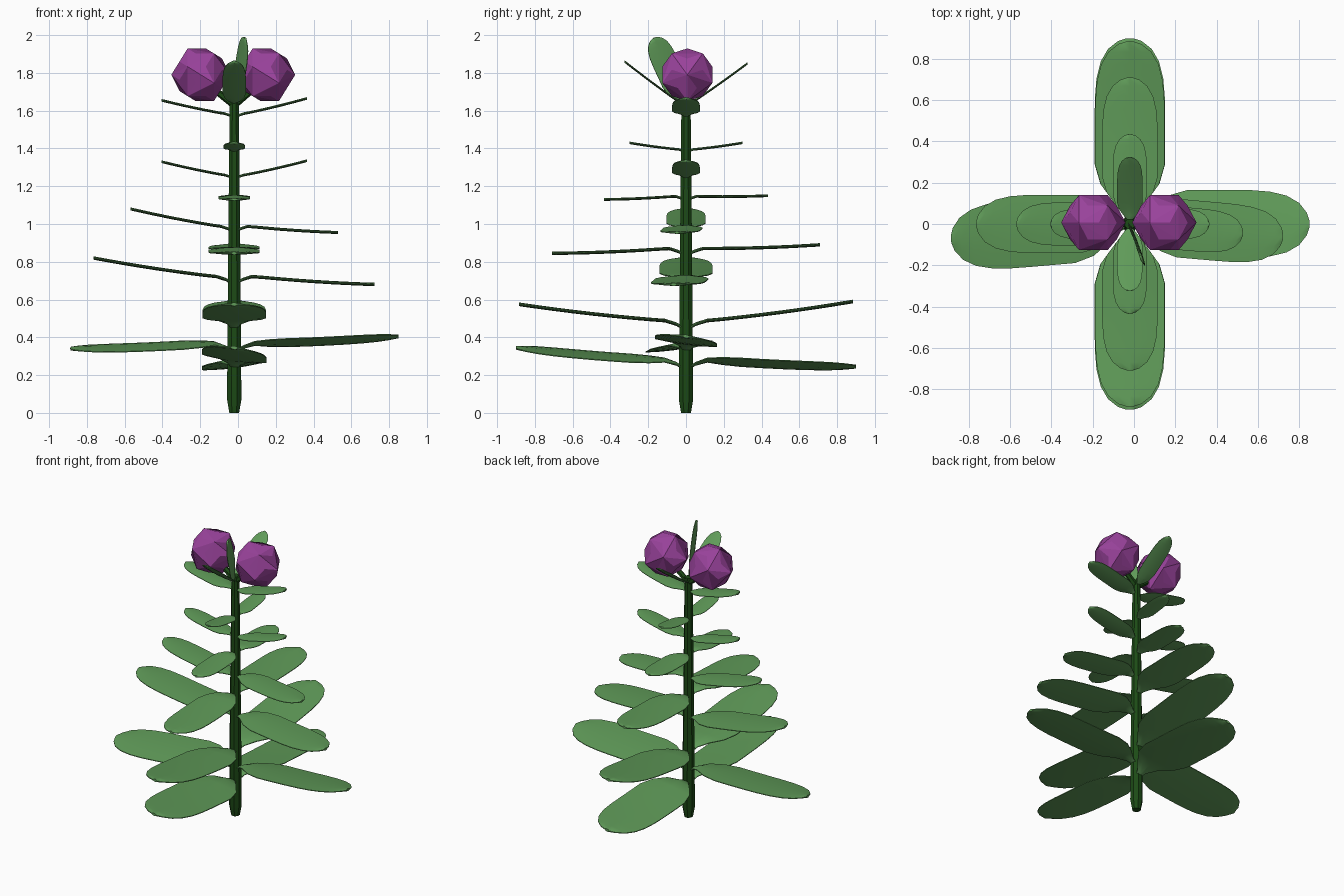
import bpy, bmesh, math
from mathutils import Matrix, Vector

if "Cube" in bpy.data.objects:
    bpy.data.objects.remove(bpy.data.objects["Cube"])


def material(name, rgb):
    m = bpy.data.materials.new(name)
    m.diffuse_color = (*rgb, 1)
    m.use_nodes = True
    m.node_tree.nodes["Principled BSDF"].inputs["Base Color"].default_value = m.diffuse_color
    return m


LEAF = material("leaf_green", (0.117, 0.33, 0.10))
STEM = material("stem_green", (0.012, 0.07, 0.008))
BLOOM = material("bloom_purple", (0.32, 0.055, 0.33))
CX = -0.02  # stem axis


def finish(name, bm, mat, smooth=False):
    bmesh.ops.recalc_face_normals(bm, faces=bm.faces)
    me = bpy.data.meshes.new(name)
    bm.to_mesh(me)
    bm.free()
    me.materials.append(mat)
    ob = bpy.data.objects.new(name, me)
    bpy.context.collection.objects.link(ob)
    if smooth:
        bpy.ops.object.select_all(action='DESELECT')
        ob.select_set(True)
        bpy.context.view_layer.objects.active = ob
        bpy.ops.object.shade_smooth_by_angle(angle=math.radians(40))
    return ob


def loft(bm, loops):
    # skin closed loops of vertices and cap both ends
    n = len(loops[0])
    for a, b in zip(loops, loops[1:]):
        for i in range(n):
            j = (i + 1) % n
            bm.faces.new((a[i], a[j], b[j], b[i]))
    bm.faces.new(loops[0])
    bm.faces.new(loops[-1][::-1])


def tube(name, rings, sides=8):
    bm = bmesh.new()
    q = (Vector(rings[-1][0]) - Vector(rings[0][0])).to_track_quat('Z', 'Y')
    loops = []
    for c, r in rings:
        angles = [math.tau * (i + .5) / sides for i in range(sides)]
        loops.append([bm.verts.new(Vector(c) + q @ Vector((r * math.cos(a), r * math.sin(a), 0)))
                      for a in angles])
    loft(bm, loops)
    return finish(name, bm, STEM, True)


def leaf(name, matrix, reach, z0, knee, rise, roll=0.0):
    # narrow foot, broad blade, round tip; rises to a knee, then runs out to the tip
    bm = bmesh.new()
    width = .19 * reach
    thick = 0.005 + 0.028 * width
    loops = []
    steps = 13
    for i in range(steps + 1):
        t = .5 - .5 * math.cos(math.pi * i / steps)
        foot = math.sin(min(t / .32, 1) * math.pi / 2) ** 1.3
        end = math.sqrt(1 - max(0, 2 * t - 1) ** 4)
        w = width * max(.1, foot * end)
        s = max(0, (t - .14) / .86)
        z = z0 + knee * math.sin(min(t / .14, 1) * math.pi / 2)
        z += (rise - knee) * s - .16 * width * s * (1 - s)
        top, under = [], []
        for k in (-1, -.55, 0, .55, 1):
            h = thick * (1 - .75 * k * k)
            mid = z + roll * k * w
            top.append(bm.verts.new(matrix @ Vector((t * reach, k * w, mid + h))))
            under.append(bm.verts.new(matrix @ Vector((t * reach, k * w, mid - h))))
        loops.append(top + under[::-1])
    loft(bm, loops)
    return finish(name, bm, LEAF, True)


# Main stem and the two short flower stalks
tube("stem", [((CX, 0, 0), .028), ((CX, 0, .07), .041), ((CX, 0, .5), .038),
              ((CX, 0, 1.1), .032), ((CX, 0, 1.67), .026)])
for side, x in (("left", -.15), ("right", .10)):
    tube(side + "_stalk", [((CX, 0, 1.63), .02), ((x, .005, 1.73), .016)], 6)

# Leaf pairs, alternating along y and x: reach, base height, tip rise on + and - side
PAIRS = [(.90, .23, .015, .115), (.87, .32, .085, .02), (.885, .44, .15, .135),
         (.745, .68, 0, .14), (.71, .83, .06, .015), (.55, .955, 0, .125),
         (.435, 1.12, .03, .01), (.385, 1.235, .10, .095), (.30, 1.375, .055, .055),
         (.385, 1.56, .105, .095), (.325, 1.63, .22, .23)]
for level, (reach, z0, *rises) in enumerate(PAIRS):
    along_x = level % 2
    for side, rise in enumerate(rises):
        angle = (0 if along_x else 90) + 180 * side
        if along_x and rise < .05:  # flat side leaves swing slightly to the front
            angle += 5 if side else -5
        roll = -.13 if level < 2 else 0
        m = Matrix.Translation((CX, 0, 0)) @ Matrix.Rotation(math.radians(angle), 4, 'Z')
        leaf(f"leaf_{level + 1}_{'ab'[side]}", m, reach, z0, .05 * reach + .005, rise, roll)

# Upright leaf between the flowers, seen edge-on from the front
d = Vector((.15, -.42, .90)).normalized()
w = Vector((-.36, .85, .42))
w = (w - d * w.dot(d)).normalized()
frame = Matrix((d, w, d.cross(w))).transposed().to_4x4()
leaf("upright_leaf", Matrix.Translation((CX, -.01, 1.64)) @ frame, .385, 0, 0, 0)

# Faceted flower heads: icosahedron with raised faces merged into rhombic facets
for name, x in (("left_flower", -.197), ("right_flower", .147)):
    bm = bmesh.new()
    R = .156
    bmesh.ops.create_icosphere(bm, subdivisions=1, radius=R)
    for v in bmesh.ops.poke(bm, faces=bm.faces[:])["verts"]:
        v.co = v.co.normalized() * R * .9106
    bmesh.ops.dissolve_limit(bm, angle_limit=math.radians(3), verts=bm.verts, edges=bm.edges)
    bmesh.ops.transform(bm, verts=bm.verts, matrix=Matrix.Translation((x, .007, 1.79))
                        @ Matrix.Rotation(math.radians(90), 4, 'Y'))
    finish(name, bm, BLOOM)
